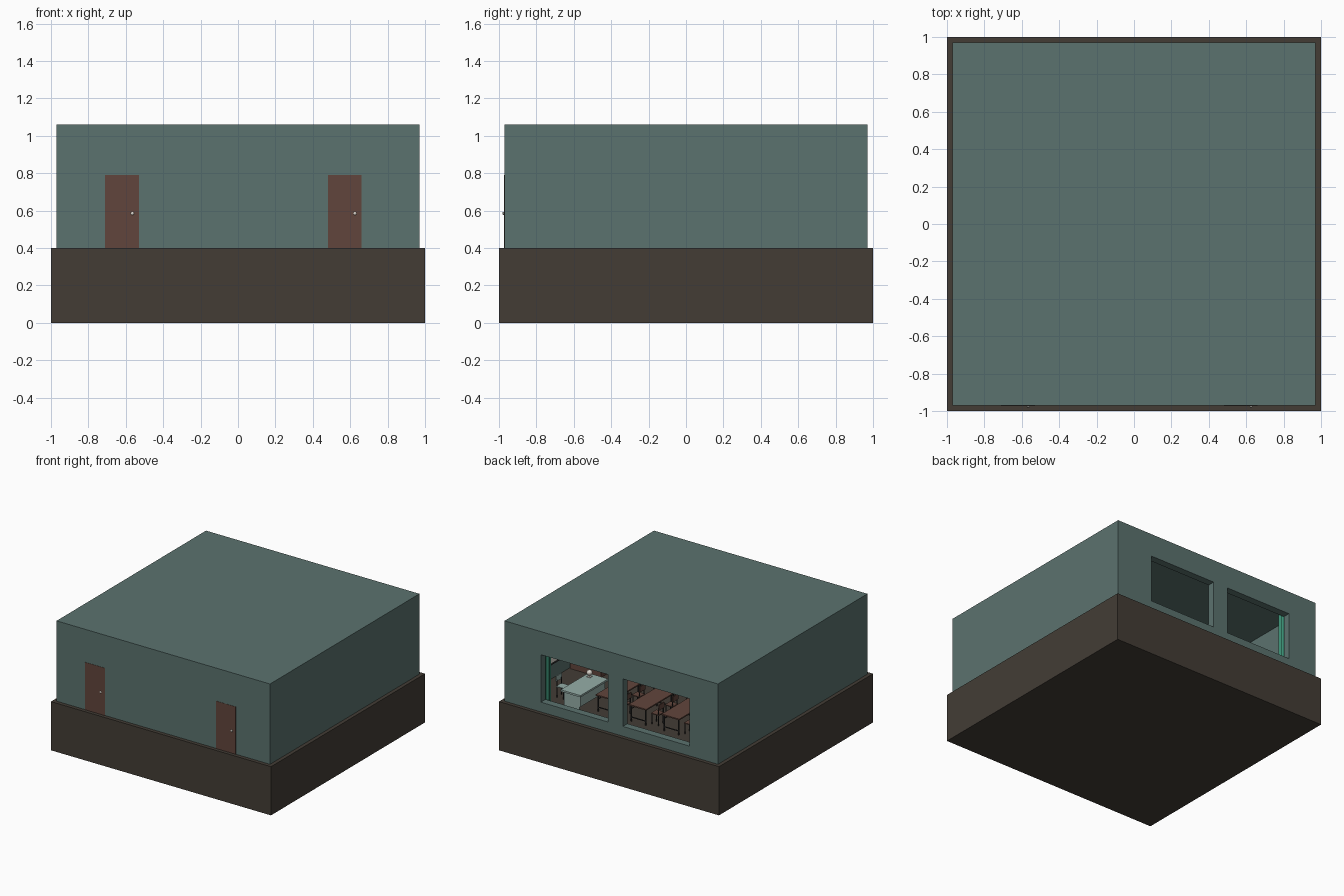
import bpy, bmesh, math

if "Cube" in bpy.data.objects:
    bpy.data.objects.remove(bpy.data.objects["Cube"])

def material(name, r, g, b):
    m = bpy.data.materials.new(name)
    m.diffuse_color = (r, g, b, 1)
    m.use_nodes = True
    m.node_tree.nodes["Principled BSDF"].inputs["Base Color"].default_value = m.diffuse_color
    return m

WALL = material("wall_paint", .105, .17, .158)
BASE = material("dark_base", .056, .046, .036)
WOOD = material("wood", .12, .06, .045)
METAL = material("dark_metal", .025, .025, .025)
PALE = material("pale", .7, .66, .6)
DESK = material("desk_grey_green", .3, .42, .39)
GREEN = material("curtain_green", .04, .25, .16)

def finish(bm, name, mat):
    me = bpy.data.meshes.new(name)
    bm.to_mesh(me)
    bm.free()
    ob = bpy.data.objects.new(name, me)
    bpy.context.collection.objects.link(ob)
    if mat:
        me.materials.append(mat)
    return ob

def add_box(bm, x0, x1, y0, y1, z0, z1):
    vs = bmesh.ops.create_cube(bm, size=1)["verts"]
    for v in vs:
        v.co = ((x0 + x1) / 2 + v.co.x * (x1 - x0),
                (y0 + y1) / 2 + v.co.y * (y1 - y0),
                (z0 + z1) / 2 + v.co.z * (z1 - z0))

def boxes(name, mat, *dims):
    bm = bmesh.new()
    for d in dims:
        add_box(bm, *d)
    return finish(bm, name, mat)

def cut(target, cutter):
    mod = target.modifiers.new("cut", 'BOOLEAN')
    mod.operation = 'DIFFERENCE'
    mod.solver = 'EXACT'
    mod.object = cutter
    bpy.context.view_layer.objects.active = target
    bpy.ops.object.modifier_apply(modifier=mod.name)
    bpy.data.objects.remove(cutter)

F = .40          # floor height
OUT, INN = .97, .91

# plinth and hollow room shell with two back windows
boxes("base", BASE, (-1, 1, -1, 1, 0, F))
room = boxes("room_shell", WALL, (-OUT, OUT, -OUT, OUT, F, 1.06))
cut(room, boxes("hollow", None, (-INN, INN, -INN, INN, F - .1, 1.0)))
for x0, x1 in ((.03, .64), (-.71, -.105)):
    cut(room, boxes("window_cutter", None, (x0, x1, .8, 1.1, .48, .87)))

# doors with round handles
for i, (x0, x1) in enumerate(((-.71, -.53), (.48, .66))):
    boxes(f"door_{i}", WOOD, (x0, x1, -.972, -.905, F, .79))
    bm = bmesh.new()
    kx = x1 - .035
    add_box(bm, kx - .003, kx + .003, -.98, -.97, .582, .588)
    s = bmesh.ops.create_uvsphere(bm, u_segments=12, v_segments=8, radius=.009)["verts"]
    for v in s:
        v.co.x += kx
        v.co.y = v.co.y * .6 - .976
        v.co.z += .585
    finish(bm, f"door_handle_{i}", PALE)

# curtains at the outer side of each window
for i, (x0, x1) in enumerate(((.60, .70), (-.77, -.67))):
    bm = bmesh.new()
    prev = None
    for k in range(13):
        x = x0 + (x1 - x0) * k / 12
        y = .893 + .01 * math.sin(k * math.pi / 2)
        pair = [bm.verts.new((x, y, z)) for z in (.44, .90)]
        if prev:
            bm.faces.new((prev[0], pair[0], pair[1], prev[1]))
        prev = pair
    finish(bm, f"curtain_{i}", GREEN)

# framed board on the right-hand inner wall
boxes("board_frame", METAL, (.90, .91, -.42, .52, .52, .82))
boxes("board_panel", PALE, (.896, .902, -.40, .50, .54, .80))

# teacher desk with side panels and drawer block
boxes("teacher_desk", DESK, (.385, .565, .46, .82, .53, .545),
      (.40, .41, .48, .80, .44, .53), (.41, .55, .48, .49, F, .53),
      (.41, .55, .79, .80, F, .53), (.42, .55, .70, .79, .43, .53))

def chair(name, cx, cy, mat, face):
    # face = +1 or -1: direction the sitter looks along x
    bm = bmesh.new()
    w, seat = .035, F + .085
    add_box(bm, cx - w, cx + w, cy - w, cy + w, seat, seat + .007)
    bx = cx - face * w
    add_box(bm, bx - .004, bx + .004, cy - w, cy + w, seat + .045, seat + .09)
    finish(bm, name, mat)
    legs = [(cx + a * .03 - .003, cx + a * .03 + .003,
             cy + b * .03 - .003, cy + b * .03 + .003, F,
             seat + (.06 if a == -face else 0)) for a in (-1, 1) for b in (-1, 1)]
    boxes(name + "_legs", METAL, *legs)

chair("teacher_chair", .66, .66, DESK, -1)

# globe on the teacher desk
bm = bmesh.new()
for v in bmesh.ops.create_uvsphere(bm, u_segments=16, v_segments=10, radius=.022)["verts"]:
    v.co += type(v.co)((.52, .51, .58))
add_box(bm, .505, .535, .495, .525, .545, .55)
add_box(bm, .517, .523, .507, .513, .55, .56)
finish(bm, "globe", PALE)

# low cabinet beside the board wall
boxes("low_cabinet", WOOD, (.62, .90, -.05, .22, F, .45))

# rows of two-seat student desks
for r, cy in enumerate((.55, .01, -.53)):
    for c, cx in enumerate((.23, -.07, -.37, -.67)):
        n = f"student_desk_{r}_{c}"
        boxes(n + "_top", WOOD, (cx - .08, cx + .08, cy - .18, cy + .18, .53, .54))
        frame = []
        for s in (-1, 1):
            y = cy + s * .165
            for a in (-.065, .065):
                frame.append((cx + a - .004, cx + a + .004, y - .004, y + .004, F, .53))
            frame.append((cx - .065, cx + .065, y - .003, y + .003, .43, .437))
        frame.append((cx + .062, cx + .068, cy - .165, cy + .165, .50, .506))
        boxes(n + "_frame", METAL, *frame)
        for k, s in enumerate((-1, 1)):
            chair(f"student_chair_{r}_{c}_{k}", cx - .12, cy + s * .09, WOOD, 1)
